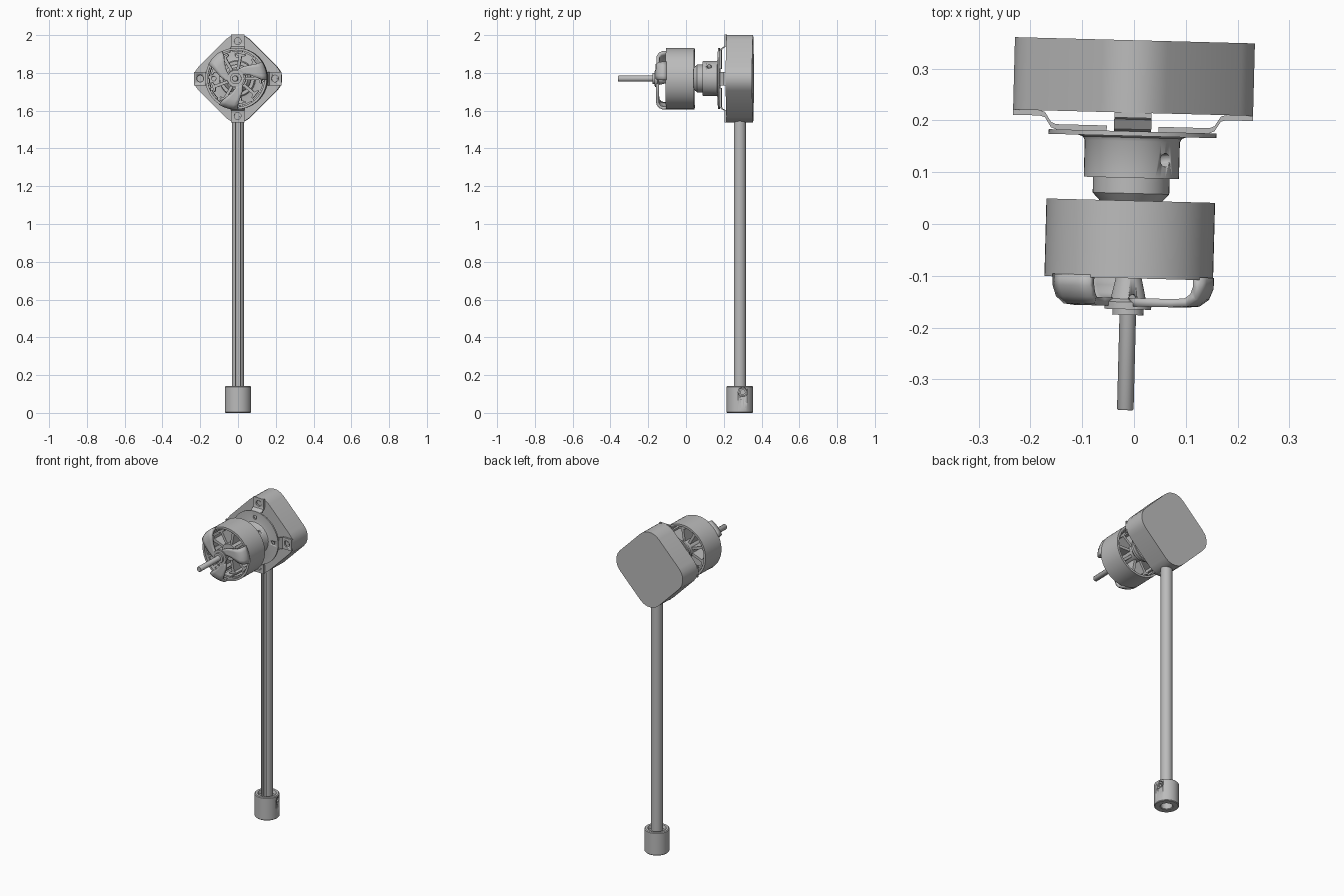
import bpy, bmesh
from math import sin, cos, pi, radians
from mathutils import Matrix, Vector

cube = bpy.data.objects.get("Cube")
if cube:
    bpy.data.objects.remove(cube)

grey = bpy.data.materials.new("plain grey")
grey.use_nodes = True
grey.diffuse_color = (0.5, 0.5, 0.5, 1)
grey.node_tree.nodes["Principled BSDF"].inputs["Base Color"].default_value = (0.5, 0.5, 0.5, 1)

# Motor frame: axis along y, origin in the middle of the housing
HEAD = Matrix.Translation((0, 0.285, 1.77)) @ Matrix.Rotation(radians(-1.5), 4, 'Z')
POLE = Matrix.Translation((0, 0.285, 0))


def finish(name, bm, matrix):
    bmesh.ops.remove_doubles(bm, verts=bm.verts, dist=1e-5)
    bmesh.ops.recalc_face_normals(bm, faces=bm.faces)
    bm.transform(matrix)
    mesh = bpy.data.meshes.new(name)
    bm.to_mesh(mesh)
    bm.free()
    mesh.materials.append(grey)
    ob = bpy.data.objects.new(name, mesh)
    bpy.context.scene.collection.objects.link(ob)
    bpy.ops.object.select_all(action='DESELECT')
    ob.select_set(True)
    bpy.context.view_layer.objects.active = ob
    bpy.ops.object.shade_smooth_by_angle(angle=radians(35))
    return ob


def lathe(name, profile, matrix, axis='Y', steps=48):
    """Spin (radius, height) points around an axis; closed profiles make rings."""
    bm = bmesh.new()
    up = Vector((0, 1, 0)) if axis == 'Y' else Vector((0, 0, 1))
    vs = [bm.verts.new(Vector((r, 0, 0)) + up * h) for r, h in profile]
    es = [bm.edges.new(p) for p in zip(vs, vs[1:])]
    bmesh.ops.spin(bm, geom=vs + es, cent=(0, 0, 0), axis=up, angle=2 * pi, steps=steps)
    return finish(name, bm, matrix)


def prism(name, outline, a, b, matrix):
    """Extrude an (x, z) outline along y from a to b."""
    bm = bmesh.new()
    face = bm.faces.new([bm.verts.new((x, a, z)) for x, z in outline])
    new = bmesh.ops.extrude_face_region(bm, geom=[face])["geom"]
    bmesh.ops.translate(bm, vec=(0, b - a, 0),
                        verts=[v for v in new if isinstance(v, bmesh.types.BMVert)])
    return finish(name, bm, matrix)


def cut(target, radius, start, end, matrix):
    """Drill a round hole between two points."""
    start, end = Vector(start), Vector(end)
    d = end - start
    bm = bmesh.new()
    turn = Matrix.Translation((start + end) / 2) @ d.to_track_quat('Z', 'Y').to_matrix().to_4x4()
    bmesh.ops.create_cone(bm, cap_ends=True, segments=20, radius1=radius, radius2=radius,
                          depth=d.length, matrix=turn)
    cutter = finish("hole_cutter", bm, matrix)
    cutter.hide_render = True
    mod = target.modifiers.new("hole", 'BOOLEAN')
    mod.object, mod.solver = cutter, 'EXACT'
    bpy.context.view_layer.objects.active = target
    bpy.ops.object.modifier_apply(modifier=mod.name)
    bpy.data.objects.remove(cutter)


def arc(radius, start, end, n, cx=0, cy=0):
    return [(cx + radius * cos(start + (end - start) * i / n),
             cy + radius * sin(start + (end - start) * i / n)) for i in range(n + 1)]


def ring_profile(inner, outer, a, b):
    return [(inner, a), (outer, a), (outer, b), (inner, b), (inner, a)]


# Diamond housing with rounded corners
corner = 0.09
outline = []
for k in range(4):
    t = k * pi / 2
    c = 0.233 - corner
    outline += arc(corner, t - pi / 4, t + pi / 4, 5, c * cos(t), c * sin(t))
prism("motor_housing", outline, -0.07, 0.07, HEAD)

# Four stepped bracket arms with screw holes
for k in range(4):
    bm = bmesh.new()
    path = [(0.232, -0.07), (0.18, -0.07), (0.17, -0.073), (0.158, -0.092), (0.148, -0.096), (0.05, -0.096)]
    path += [(r, y - 0.01) for r, y in reversed(path)]
    face = bm.faces.new([bm.verts.new((r, y, -0.036)) for r, y in path])
    new = bmesh.ops.extrude_face_region(bm, geom=[face])["geom"]
    bmesh.ops.translate(bm, vec=(0, 0, 0.072),
                        verts=[v for v in new if isinstance(v, bmesh.types.BMVert)])
    m = HEAD @ Matrix.Rotation(k * pi / 2, 4, 'Y')
    arm = finish("bracket_arm", bm, m)
    cut(arm, 0.018, (0.198, -0.2, 0), (0.198, 0, 0), m)
    lathe("bracket_screw", [(0, -0.074), (0.012, -0.074), (0.012, -0.069), (0, -0.069)],
          m @ Matrix.Translation((0.198, 0, 0)), steps=16)

# Round flange with bearing holder
flange = lathe("mount_flange", [(0.02, -0.106), (0.162, -0.106), (0.162, -0.115), (0.105, -0.115),
                                (0.096, -0.118), (0.092, -0.125), (0.092, -0.196), (0.074, -0.196),
                                (0.074, -0.226), (0.058, -0.243), (0.02, -0.243), (0.02, -0.106)], HEAD)
for k in range(4):
    x, z = 0.125 * cos(k * pi / 2), 0.125 * sin(k * pi / 2)
    cut(flange, 0.012, (x, -0.13, z), (x, -0.1, z), HEAD)
cut(flange, 0.013, (0.045, -0.16, 0.045), (0.09, -0.16, 0.09), HEAD)

# Stator core with T-shaped teeth
lathe("stator_core", ring_profile(0.02, 0.05, -0.36, -0.24), HEAD, steps=32)
for k in range(9):
    tooth = [(0.045, -0.008), (0.12, -0.008), (0.125, -0.026), (0.134, -0.026),
             (0.134, 0.026), (0.125, 0.026), (0.12, 0.008), (0.045, 0.008)]
    prism("stator_tooth", tooth, -0.35, -0.27, HEAD @ Matrix.Rotation(k * 2 * pi / 9, 4, 'Y'))

# Rotor bell and its magnets
lathe("rotor_bell", ring_profile(0.15, 0.163, -0.39, -0.24), HEAD, steps=64)
for k in range(14):
    t = k * 2 * pi / 14
    prism("magnet", arc(0.151, t, t + 0.36, 4) + arc(0.142, t + 0.36, t, 4), -0.37, -0.26, HEAD)

# Three swirled spokes joining bell and hub
stations = [(0.157, -0.385), (0.157, -0.405), (0.15, -0.423), (0.135, -0.434),
            (0.11, -0.436), (0.08, -0.436), (0.055, -0.436), (0.03, -0.436)]
for k in range(3):
    bm = bmesh.new()
    rows = []
    for i, (r, y) in enumerate(stations):
        f = (0.157 - r) / 0.127
        mid = radians(15 + 120 * k) + 0.9 * f * f
        half = (0.05 * (1 - f) + 0.016 * f) / r
        rows.append([bm.verts.new((r * cos(mid + half * s), y, r * sin(mid + half * s)))
                     for s in (-1, -0.5, 0, 0.5, 1)])
    for a, b in zip(rows, rows[1:]):
        for j in range(4):
            bm.faces.new((a[j], a[j + 1], b[j + 1], b[j]))
    spoke = finish("rotor_spoke", bm, HEAD)
    mod = spoke.modifiers.new("thickness", 'SOLIDIFY')
    mod.thickness, mod.offset = 0.016, 0

# Hub with set screw hole, and the shaft
hub = lathe("rotor_hub", [(0, -0.385), (0.024, -0.385), (0.034, -0.43), (0.045, -0.436),
                          (0.045, -0.45), (0.03, -0.45), (0.03, -0.461), (0, -0.461)], HEAD)
cut(hub, 0.009, (0.006, -0.43, 0.02), (0.02, -0.43, 0.06), HEAD)
lathe("motor_shaft", [(0, -0.645), (0.014, -0.645), (0.016, -0.642), (0.016, -0.2), (0, -0.2)],
      HEAD, steps=24)

# Slotted hollow support pole
bm = bmesh.new()
gap = 0.45
start, end = -pi / 2 + gap, 3 * pi / 2 - gap
section = arc(0.033, start, end, 28) + arc(0.022, end, start, 28)
half = len(section) // 2
low, high = [[bm.verts.new((x, y, z)) for x, y in section] for z in (0.06, 1.56)]
n = len(section)
for i in range(n):
    j = (i + 1) % n
    bm.faces.new((low[i], low[j], high[j], high[i]))
for ring in (low, high):
    for i in range(half - 1):
        bm.faces.new((ring[i], ring[i + 1], ring[n - 2 - i], ring[n - 1 - i]))
finish("support_pole", bm, POLE)

# Foot collar with bore, top recess and side hole
collar = lathe("foot_collar", [(0.033, 0.004), (0.037, 0), (0.066, 0), (0.07, 0.004), (0.07, 0.138),
                               (0.066, 0.142), (0.052, 0.142), (0.045, 0.125), (0.033, 0.125),
                               (0.033, 0.004)], POLE, axis='Z')
cut(collar, 0.024, (0.05, 0.015, 0.11), (0.1, 0.015, 0.11), POLE)
lathe("collar_screw", [(0, 0.046), (0.021, 0.046), (0.021, 0.062), (0.012, 0.062), (0.012, 0.054), (0, 0.054)],
      POLE @ Matrix.Translation((0, 0.015, 0.11)) @ Matrix.Rotation(-pi / 2, 4, 'Z'), steps=20)
